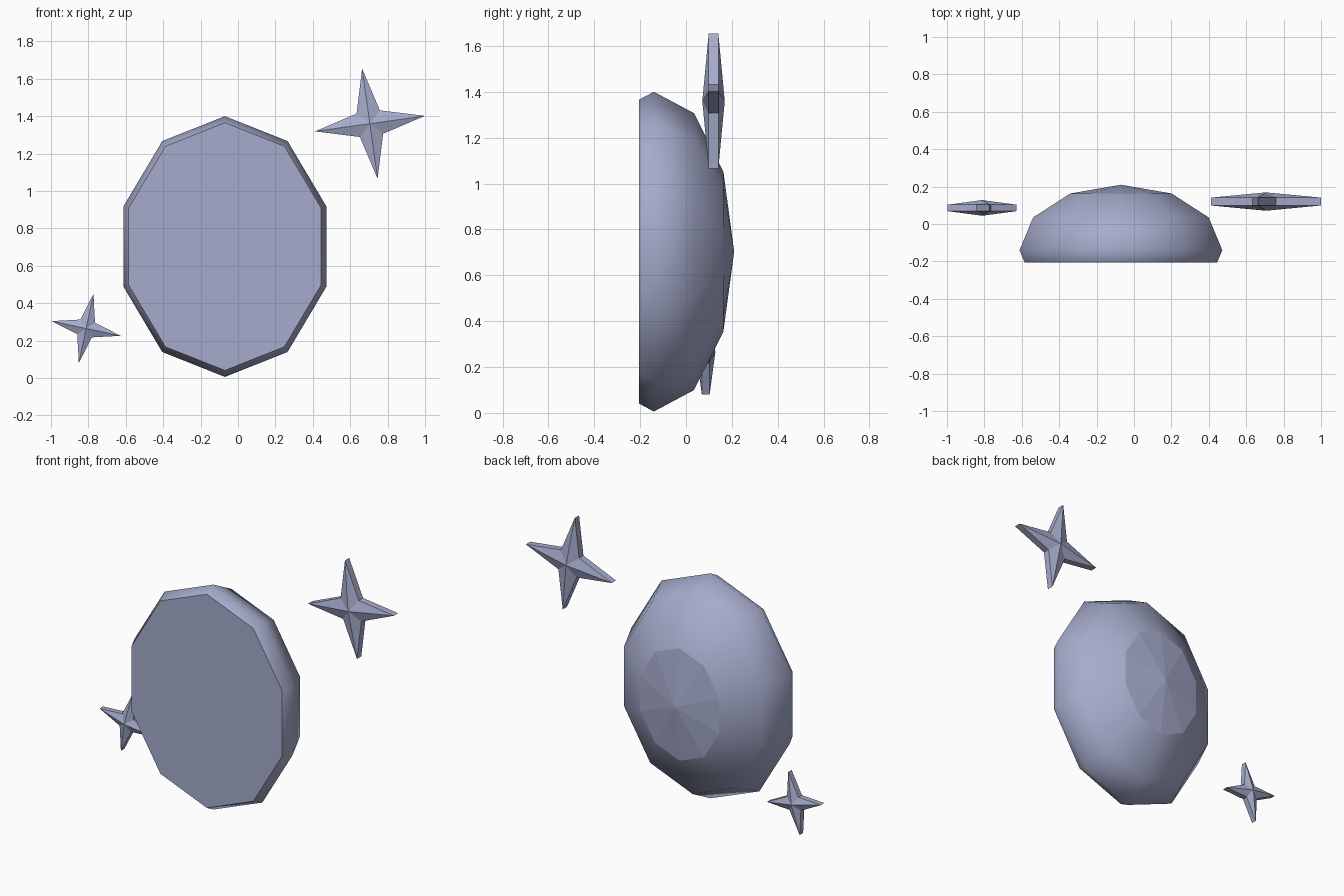
import bpy
import bmesh
from math import sin, cos, pi, radians

cube = bpy.data.objects.get("Cube")
if cube:
    bpy.data.objects.remove(cube)

# Single blue-grey material
mat = bpy.data.materials.new("blue_grey")
mat.use_nodes = True
COLOUR = (0.38, 0.41, 0.60, 1)
mat.diffuse_color = COLOUR
mat.node_tree.nodes["Principled BSDF"].inputs["Base Color"].default_value = COLOUR


def finish(name, bm, location):
    bmesh.ops.recalc_face_normals(bm, faces=bm.faces[:])
    mesh = bpy.data.meshes.new(name)
    bm.to_mesh(mesh)
    bm.free()
    mesh.materials.append(mat)
    obj = bpy.data.objects.new(name, mesh)
    obj.location = location
    bpy.context.collection.objects.link(obj)
    return obj


def bridge(bm, a, b, smooth=False):
    for i in range(len(a)):
        j = (i + 1) % len(a)
        bm.faces.new((a[i], a[j], b[j], b[i])).smooth = smooth


def fan(bm, ring, tip):
    for i in range(len(ring)):
        bm.faces.new((ring[i], ring[(i + 1) % len(ring)], tip))


# Domed body: a ten-sided ellipsoid cut flat at the front
def make_dome(name, location, rx, ry, rz, sides=10):
    bm = bmesh.new()
    profile = [(ry * cos(radians(a)), sin(radians(a))) for a in (30, 60, 90)]
    profile.append((-0.065, 0.95))
    rings = []
    for y, s in profile:
        angles = [pi / 2 + 2 * pi * i / sides for i in range(sides)]
        rings.append([bm.verts.new((rx * s * cos(t), y, rz * s * sin(t))) for t in angles])
    for a, b in zip(rings, rings[1:]):
        bridge(bm, a, b, smooth=True)
    fan(bm, rings[0], bm.verts.new((0, ry, 0)))   # flat back facets
    bm.faces.new(rings[-1])                       # flat front
    return finish(name, bm, location)


# Four-pointed star with raised centres on both faces
def make_star(name, location, radius, tilt, edge, peak):
    bm = bmesh.new()
    rings = []
    for side in (-1, 1):
        ring = []
        for i in range(8):
            r = radius if i % 2 == 0 else radius * 0.3
            t = radians(tilt) + i * pi / 4
            ring.append(bm.verts.new((r * cos(t), side * edge, r * sin(t))))
        fan(bm, ring, bm.verts.new((0, side * peak, 0)))
        rings.append(ring)
    bridge(bm, *rings)
    return finish(name, bm, location)


make_dome("domed_body", (-0.07, -0.14, 0.703), 0.57, 0.35, 0.697)
make_star("large_star", (0.705, 0.12, 1.36), 0.297, 8, 0.021, 0.049)
make_star("small_star", (-0.812, 0.086, 0.265), 0.189, -12, 0.017, 0.042)
